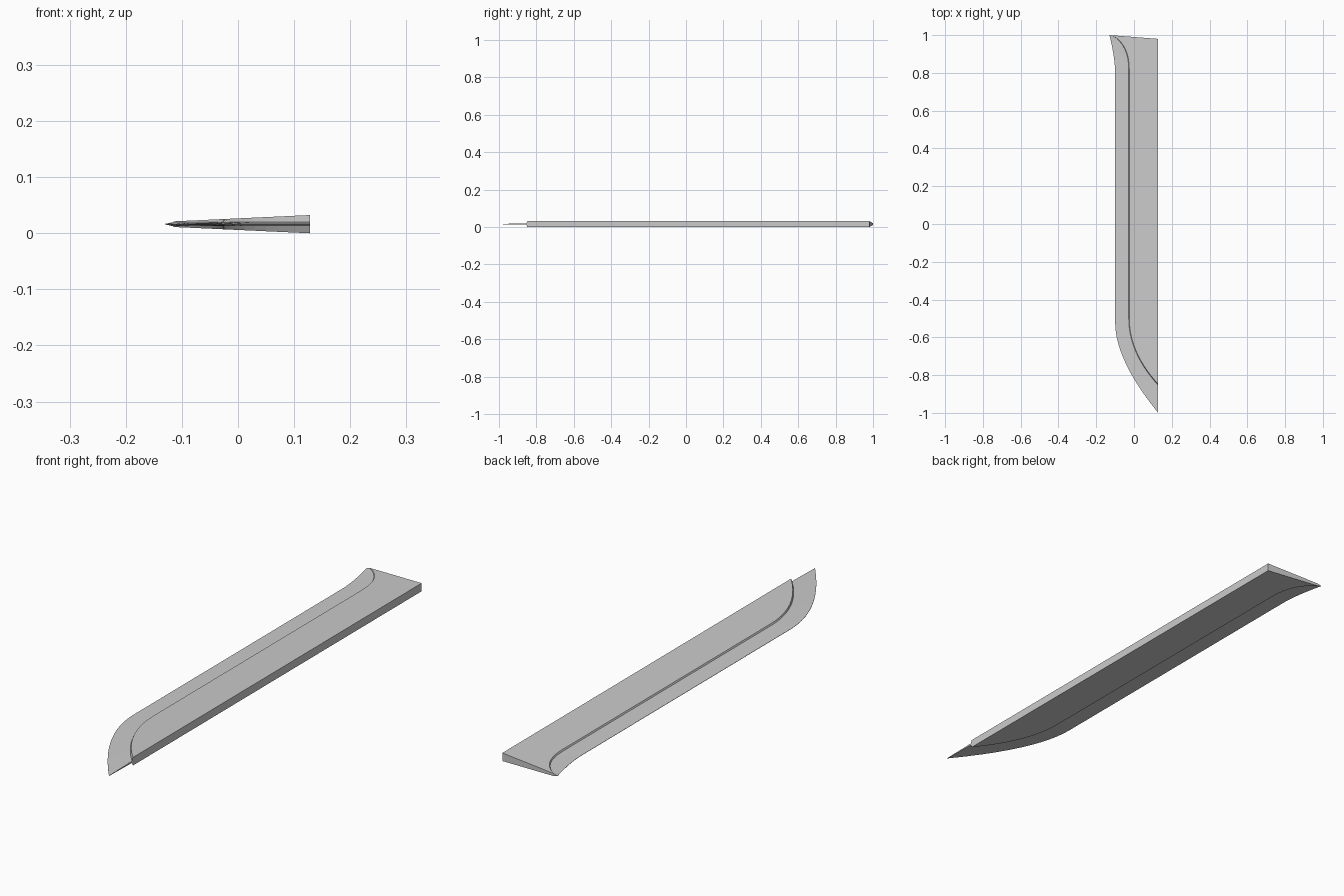
import bpy, bmesh
from mathutils import Vector

if "Cube" in bpy.data.objects:
    bpy.data.objects.remove(bpy.data.objects["Cube"])

SPINE_X = 0.128
MID_Z = 0.0162


def bezier(a, b, c, n):
    a, b, c = Vector(a), Vector(b), Vector(c)
    return [a * (1 - t) ** 2 + b * 2 * t * (1 - t) + c * t * t
            for t in (i / n for i in range(n + 1))]


def body_half(x):
    # wedge half thickness, widest at the spine
    return 0.0162 + (x - SPINE_X) * 0.046


# cutting edge and bevel line, from the lower tip to the upper tip
outer = (bezier((SPINE_X, -1.0), (-0.10, -0.72), (-0.10, -0.52), 10)
         + bezier((-0.10, 0.80), (-0.10, 0.88), (-0.13, 1.0), 8))
inner = (bezier((SPINE_X, -0.848), (-0.025, -0.68), (-0.025, -0.50), 10)
         + bezier((-0.025, 0.82), (-0.025, 0.95), (-0.115, 0.999), 8))
spine_y = [p.y for p in inner]
spine_y[-1] = 0.98
for i in range(1, 8):                       # keep the spine stations in order
    spine_y[11 + i] = 0.82 + 0.16 * i / 8

bm = bmesh.new()
rings = []
for o, n, sy in zip(outer, inner, spine_y):
    low = n.lerp(o, 0.04)
    half = [(o.x, o.y, 0.0006), (low.x, low.y, 0.0035),
            (n.x, n.y, body_half(n.x)), (SPINE_X, sy, body_half(SPINE_X))]
    loop = [(x, y, MID_Z + h) for x, y, h in half]
    loop += [(x, y, MID_Z - h) for x, y, h in reversed(half)]
    rings.append([bm.verts.new(p) for p in loop])

# skin between stations and close both ends
for a, b in zip(rings, rings[1:]):
    for k in range(8):
        m = (k + 1) % 8
        bm.faces.new((a[k], a[m], b[m], b[k]))
for r in (rings[0], rings[-1]):
    for k in range(3):
        bm.faces.new((r[k], r[k + 1], r[6 - k], r[7 - k]))
bmesh.ops.remove_doubles(bm, verts=bm.verts, dist=0.0001)
bmesh.ops.dissolve_degenerate(bm, edges=bm.edges, dist=0.00005)
bmesh.ops.recalc_face_normals(bm, faces=bm.faces)

mesh = bpy.data.meshes.new("blade")
bm.to_mesh(mesh)
bm.free()
blade = bpy.data.objects.new("blade", mesh)
bpy.context.collection.objects.link(blade)
